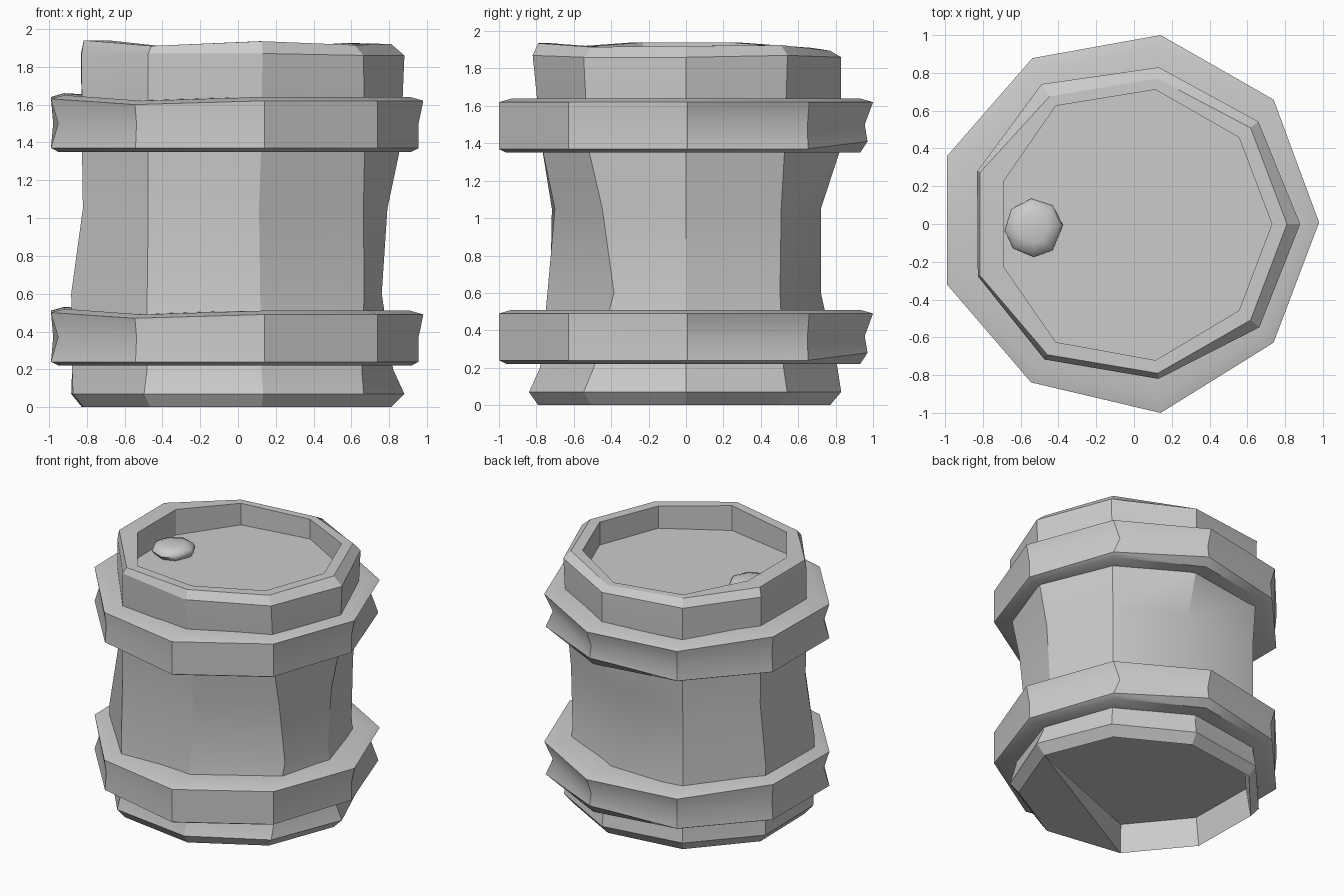
import bpy, bmesh
from math import cos, sin, radians

if "Cube" in bpy.data.objects:
    bpy.data.objects.remove(bpy.data.objects["Cube"])

BODY_ANG = [0, 39.5, 81, 123.5, 161.5, 198.5, 236.5, 279, 320.5]
BAND_ANG = [0.5, 41.7, 82, 121.5, 160, 198, 237, 278, 319.6]
MID_ANG = [0.5, 44, 82, 121.5, 160, 198, 237, 278, 319.6]


def ring(radii, z, ang=BODY_ANG, last=None, scale=1.0):
    """One cross-section; z may be a number or one value per corner."""
    ang = list(ang)
    if last is not None:
        ang[-1] = last
    n = len(ang)
    rs = radii if isinstance(radii, list) else [radii] * n
    zs = z if isinstance(z, list) else [z] * n
    return [(r * scale * cos(radians(a)), r * scale * sin(radians(a)), h)
            for r, a, h in zip(rs, ang, zs)]


def finish(name, bm, offset=(0, 0, 0), smooth=25):
    me = bpy.data.meshes.new(name)
    bm.to_mesh(me)
    bm.free()
    ob = bpy.data.objects.new(name, me)
    ob.location = offset
    bpy.context.collection.objects.link(ob)
    bpy.ops.object.select_all(action='DESELECT')
    ob.select_set(True)
    bpy.context.view_layer.objects.active = ob
    bpy.ops.object.shade_smooth_by_angle(angle=radians(smooth))
    return ob


def loft(name, rings, closed=False, offset=(0, 0, 0), smooth=25):
    """Skin a stack of rings; cap the ends or join last to first."""
    bm = bmesh.new()
    vs = [[bm.verts.new(p) for p in r] for r in rings]
    n = len(rings[0])
    pairs = list(zip(vs, vs[1:])) + ([(vs[-1], vs[0])] if closed else [])
    for a, b in pairs:
        for i in range(n):
            j = (i + 1) % n
            bm.faces.new((a[i], a[j], b[j], b[i]))
    if not closed:
        bm.faces.new(vs[0][::-1])
        bm.faces.new(vs[-1])
    bmesh.ops.recalc_face_normals(bm, faces=bm.faces)
    return finish(name, bm, offset, smooth)


# Barrel body: underside recess, dented wall, rim and sunken lid
foot = ring([.81, .79, .78, .83, .87, .86, .84, .80, .80], 0)
recess = [(x * .96, y * .96, 0.21) for x, y, _ in foot]

top_r = [.88, .853, .84, .888, .876, .872, .86, .83, .86]
rim_r = [.81, .80, .78, .81, .86, .86, .83, .80, .80]
rim_z = [1.92, 1.925, 1.895, 1.91, 1.94, 1.94, 1.91, 1.935, 1.915]
lid_r = [.73, .72, .72, .75, .725, .725, .75, .73, .72]
loft("barrel_body", [
    recess, foot,
    ring([.88, .85, .84, .88, .93, .92, .90, .85, .86], .07),
    ring([.82, .82, .82, .86, .925, .925, .87, .79, .82], .20, last=323),
    ring([.76, .79, .73, .86, .93, .93, .87, .75, .77], .60, last=330),
    ring([.79, .80, .73, .86, .865, .865, .86, .71, .80], 1.05, last=326),
    ring([.86, .83, .84, .88, .87, .87, .86, .78, .85], 1.38, last=322),
    ring(top_r, [1.86, 1.87, 1.86, 1.87, 1.87, 1.87, 1.87, 1.87, 1.86]),
    ring(rim_r, rim_z),
    ring(lid_r, rim_z),
    ring(lid_r, 1.745),
])

# Flat plate closing one side of the underside recess, with a wedge behind it
bm = bmesh.new()
a, b, c, d, e = [bm.verts.new(p) for p in
                 (foot[0], foot[8], foot[7], foot[6], recess[6])]
bm.faces.new((a, b, c, d))
bm.faces.new((a, d, e))
finish("foot_plate", bm)

# Two identical hoops
hoop_r = [.98, .99, 1.01, 1.03, 1.053, 1.04, 1.0, 1.01, .97]
mid_r = [.955, .935, .965, 1.0, 1.04, 1.0, .985, 1.01, .97]
low_r = [.955, .98, .98, 1.01, 1.05, 1.04, .995, 1.01, .97]
top_z = [.49, .49, .49, .475, .51, .50, .47, .49, .49]
low_z = [.24, .24, .28, .24, .24, .24, .24, .24, .24]
hoop = [
    ring(.68, .50, BAND_ANG),
    ring(hoop_r, [z + .02 for z in top_z], BAND_ANG, scale=.93),
    ring(hoop_r, top_z, BAND_ANG),
    ring(mid_r, .37, MID_ANG),
    ring(low_r, low_z, BAND_ANG),
    ring(low_r, .22, BAND_ANG, scale=.96),
    ring(.68, .22, BAND_ANG),
]
for name, dz in (("lower_hoop", 0), ("upper_hoop", 1.13)):
    loft(name, hoop, closed=True, offset=(0, 0, dz), smooth=35)

# Rounded bung on the lid
bung_ang = [5, 50, 95, 140, 185, 225, 270, 310]
loft("lid_bung", [ring(r, z, bung_ang) for r, z in
                  ((.12, -.03), (.155, .015), (.14, .045), (.08, .065))],
     offset=(-.53, -.02, 1.76), smooth=60)
